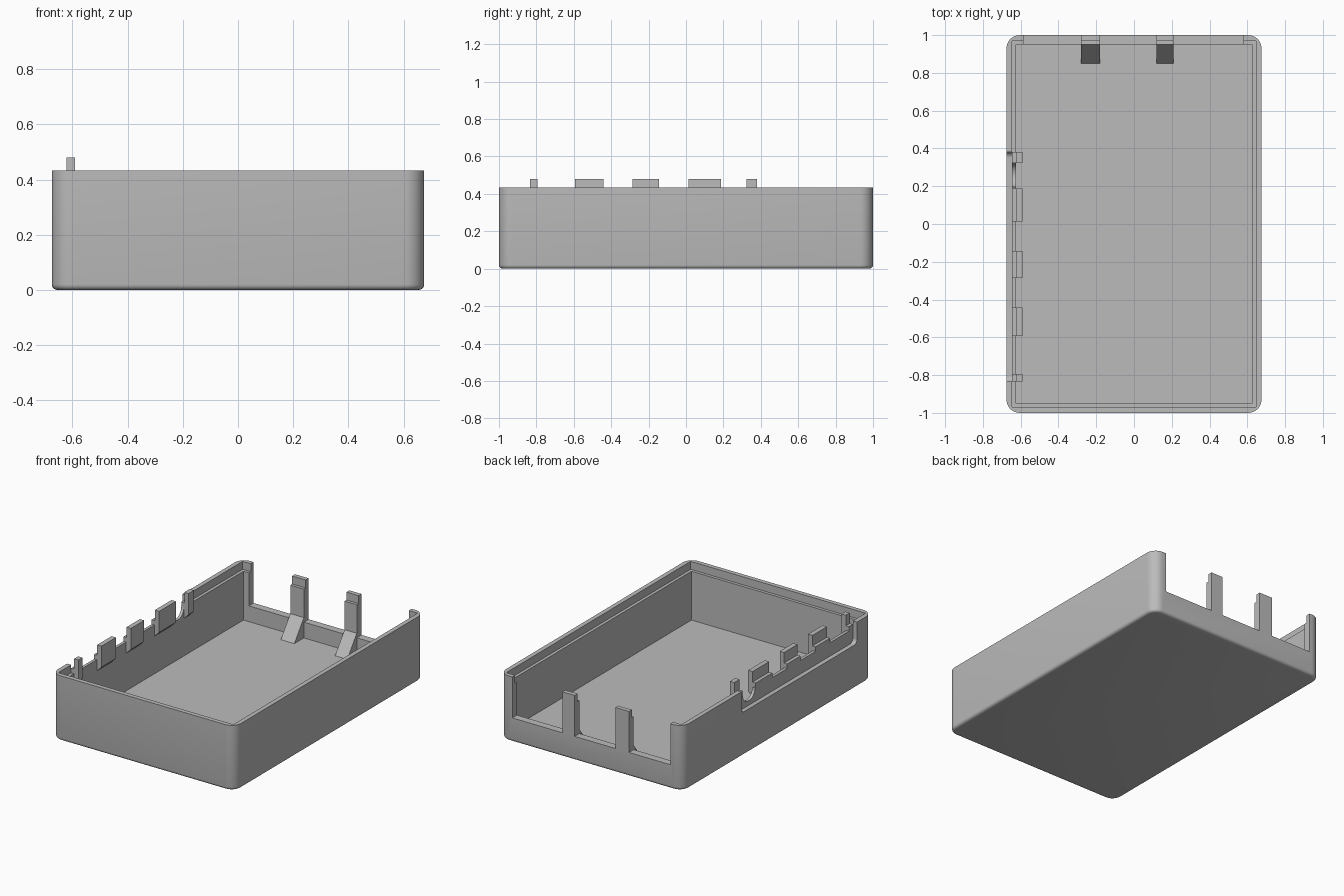
import bpy, bmesh, math
from mathutils import Vector

if "Cube" in bpy.data.objects:
    bpy.data.objects.remove(bpy.data.objects["Cube"])

# Main dimensions
HX, HY, TOP = 0.675, 1.0, 0.433
STEP, FLOOR, SILL = 0.38, 0.055, 0.16
LIP, WALL = 0.03, 0.05

grey = bpy.data.materials.new("plain grey plastic")
grey.use_nodes = True
grey.diffuse_color = (0.5, 0.5, 0.5, 1)
grey.node_tree.nodes["Principled BSDF"].inputs["Base Color"].default_value = grey.diffuse_color


def loft(name, rings):
    """Join equal-length rings of points into a closed solid."""
    bm = bmesh.new()
    loops = [[bm.verts.new(p) for p in ring] for ring in rings]
    n = len(loops[0])
    for a, b in zip(loops, loops[1:]):
        for i in range(n):
            j = (i + 1) % n
            bm.faces.new((a[i], a[j], b[j], b[i]))
    bm.faces.new(loops[0][::-1])
    bm.faces.new(loops[-1])
    bmesh.ops.recalc_face_normals(bm, faces=bm.faces[:])
    mesh = bpy.data.meshes.new(name)
    bm.to_mesh(mesh)
    bm.free()
    mesh.materials.append(grey)
    obj = bpy.data.objects.new(name, mesh)
    bpy.context.collection.objects.link(obj)
    return obj


def prism_x(name, profile, x0, x1):
    """Extrude a (y, z) profile along x."""
    return loft(name, [[(x, y, z) for y, z in profile] for x in (x0, x1)])


def prism_y(name, profile, y0, y1):
    """Extrude an (x, z) profile along y."""
    return loft(name, [[(x, y, z) for x, z in profile] for y in (y0, y1)])


def box(name, x0, x1, y0, y1, z0, z1):
    return prism_x(name, [(y0, z0), (y1, z0), (y1, z1), (y0, z1)], x0, x1)


def rounded_ring(inset, z, radius=0.07, steps=8):
    """Rounded rectangle in plan at height z."""
    r = radius - inset
    cx, cy = HX - radius, HY - radius
    pts = []
    for k, (sx, sy) in enumerate([(1, 1), (-1, 1), (-1, -1), (1, -1)]):
        for s in range(steps + 1):
            a = math.pi / 2 * (k + s / steps)
            pts.append((sx * cx + r * math.cos(a), sy * cy + r * math.sin(a), z))
    return pts


def slot(y0, y1, z0, z1, r, steps=8):
    """Open-topped (y, z) profile with rounded lower corners."""
    pts = [(y1, z1), (y0, z1)]
    for cy, start in ((y0 + r, math.pi), (y1 - r, 1.5 * math.pi)):
        for s in range(steps + 1):
            a = start + math.pi / 2 * s / steps
            pts.append((cy + r * math.cos(a), z0 + r + r * math.sin(a)))
    return pts


def cut(target, cutter):
    cutter.hide_render = True
    mod = target.modifiers.new("cut", "BOOLEAN")
    mod.operation, mod.solver, mod.object = "DIFFERENCE", "EXACT", cutter
    bpy.context.view_layer.objects.active = target
    bpy.ops.object.modifier_apply(modifier=mod.name)
    bpy.data.objects.remove(cutter)


# Tray with rounded corners and a softened bottom edge
fillet = 0.02
rings = []
for s in range(5):
    a = math.pi / 2 * s / 4
    rings.append(rounded_ring(fillet * (1 - math.sin(a)), fillet * (1 - math.cos(a))))
tray = loft("tray", rings + [rounded_ring(0, TOP)])

# Cavity and stepped rim
cut(tray, box("cavity", WALL - HX, HX - WALL, WALL - HY, HY - WALL, FLOOR, 1))
cut(tray, box("rim_step", LIP - HX, HX - LIP, LIP - HY, HY - LIP, STEP, 1))

# Back opening, leaving two upright posts
posts = [(-0.28, -0.18), (0.12, 0.21)]
edges = [-0.585] + [x for post in posts for x in post] + [0.58]
for x0, x1 in zip(edges[::2], edges[1::2]):
    cut(tray, box("back_gap", x0, x1, HY - 0.08, HY + 0.1, SILL, 1))

# Recess along the outside of the right wall, and a round-bottomed notch
cut(tray, prism_x("side_recess", slot(-0.835, 0.38, 0.29, 1, 0.03), -1, LIP - HX))
cut(tray, prism_x("side_notch", slot(0.195, 0.324, 0.32, 1, 0.06), -1, 0.03 - HX + WALL))

# Sloped braces behind the posts
for i, (x0, x1) in enumerate(posts):
    y = HY - WALL
    profile = [(y - 0.1, FLOOR - 0.01), (y + 0.01, FLOOR - 0.01),
               (y + 0.01, 0.19), (y, 0.19), (y - 0.1, FLOOR)]
    prism_x(f"post_brace_{i + 1}", profile, x0, x1)

# Retaining tabs on the right wall
inner = WALL - HX
tab_profile = [(inner - 0.005, 0.305), (inner, 0.305), (-0.59, 0.34), (-0.59, 0.48),
               (-0.622, 0.48), (-0.622, 0.41), (LIP - HX, 0.41),
               (LIP - HX, STEP - 0.002), (inner - 0.005, STEP - 0.002)]
tabs = [(-0.835, -0.794), (-0.593, -0.442), (-0.285, -0.144), (0.013, 0.188), (0.324, 0.38)]
for i, (y0, y1) in enumerate(tabs):
    prism_y(f"side_tab_{i + 1}", tab_profile, y0, y1)

# Smooth the rounded corners only
bpy.ops.object.select_all(action="DESELECT")
tray.select_set(True)
bpy.context.view_layer.objects.active = tray
bpy.ops.object.shade_smooth_by_angle(angle=math.radians(30))
